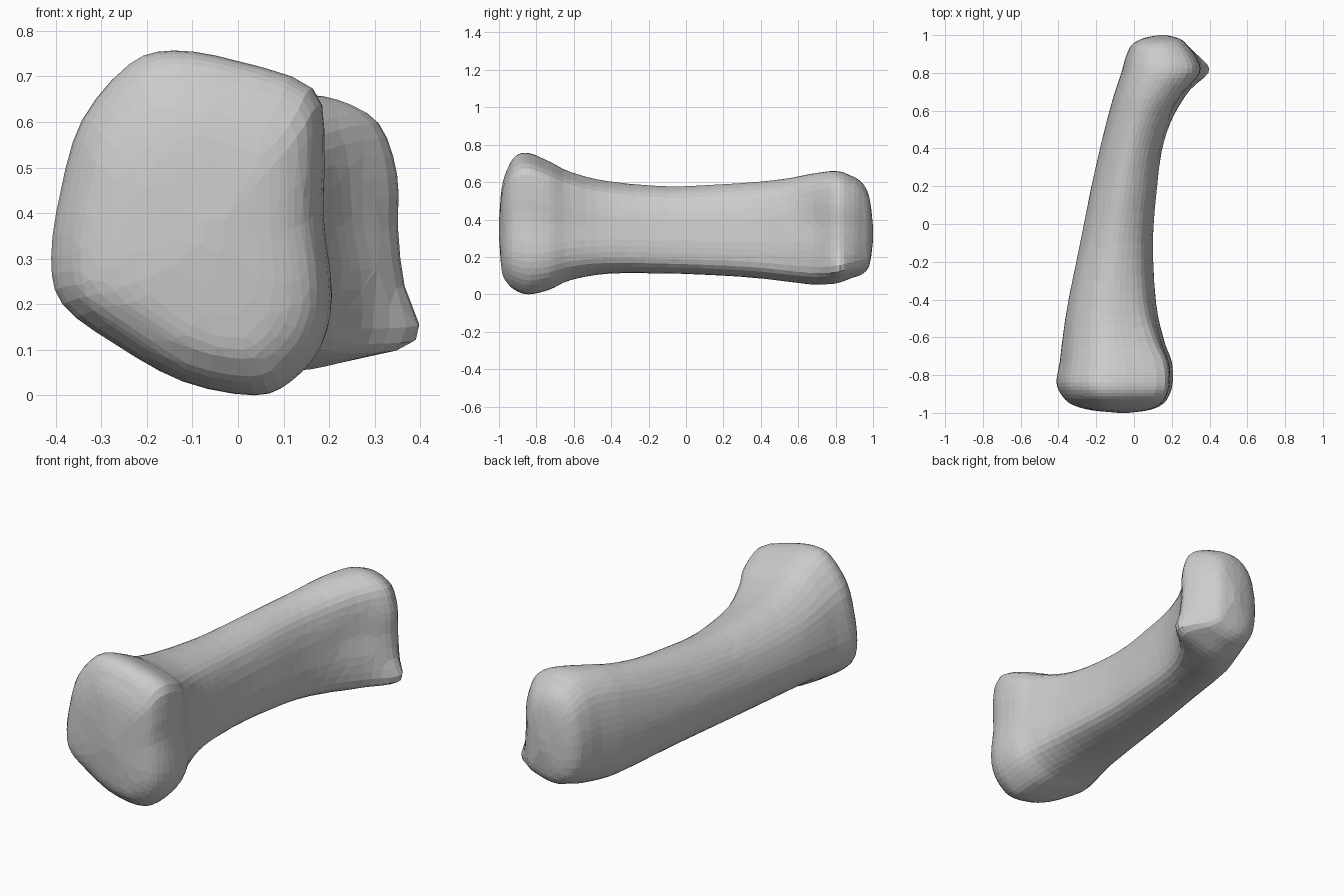
import bpy, bmesh, math
from mathutils import Vector

if "Cube" in bpy.data.objects:
    bpy.data.objects.remove(bpy.data.objects["Cube"])

# Normalised cross-sections (x, z in -1..1), counter-clockwise from +x
HEAD = [(.94, .05), (.95, .45), (.87, .78), (.33, .94), (-.13, 1), (-.45, .92), (-.78, .6), (-.93, .2),
        (-1, -.2), (-.92, -.47), (-.55, -.7), (-.06, -.92), (.45, -1), (.71, -.92), (.92, -.72), (1, -.42)]
SHAFT = [(.96, 0), (.87, .4), (.67, .75), (.3, .95), (-.1, 1), (-.46, .87), (-.77, .59), (-.94, .24),
         (-1, -.1), (-.93, -.45), (-.72, -.75), (-.4, -.93), (0, -1), (.5, -.96), (.9, -.78), (1, -.4)]
TAIL = [(.98, .02), (.97, .42), (.77, .8), (.35, .97), (-.07, 1), (-.45, .92), (-.78, .68), (-.95, .3),
        (-1, -.1), (-.95, -.5), (-.75, -.8), (-.4, -.96), (0, -1), (.5, -.93), (.92, -.8), (1, -.4)]

# Stations along the bone: y, left x, right x, bottom z, top z, shape (-1 head, 0 shaft, 1 tail)
STATIONS = [
    (-1.0, -.08, -.03, .31, .39, -1),
    (-.985, -.23, .08, .125, .57, -1),
    (-.955, -.33, .15, .06, .67, -1),
    (-.91, -.38, .185, .02, .74, -1),
    (-.84, -.41, .205, .0, .755, -1),
    (-.73, -.393, .20, .025, .71, -.85),
    (-.62, -.38, .16, .075, .655, -.6),
    (-.42, -.35, .117, .11, .605, -.2),
    (-.10, -.285, .10, .112, .577, 0),
    (.20, -.225, .122, .10, .588, 0),
    (.40, -.18, .15, .085, .602, .1),
    (.55, -.143, .20, .067, .62, .4),
    (.68, -.107, .275, .053, .645, .8),
    (.80, -.067, .355, .058, .658, 1),
    (.88, -.045, .335, .085, .635, 1),
    (.945, -.015, .285, .11, .592, 1),
    (.982, .045, .24, .16, .51, 1),
    (1.0, .13, .17, .29, .36, 1),
]


def fit(values, lo, hi):
    a, b = min(values), max(values)
    return [lo + (v - a) / (b - a) * (hi - lo) for v in values]


def ring(station):
    y, x0, x1, z0, z1, w = station
    end = HEAD if w < 0 else TAIL
    a = abs(w)
    blend = [[s[k] * (1 - a) + e[k] * a for s, e in zip(SHAFT, end)] for k in (0, 1)]
    return [Vector((x, y, z)) for x, z in zip(fit(blend[0], x0, x1), fit(blend[1], z0, z1))]


def spline(p0, p1, p2, p3, t):
    return 0.5 * (2 * p1 + (p2 - p0) * t + (2 * p0 - 5 * p1 + 4 * p2 - p3) * t * t
                  + (3 * p1 - p0 - 3 * p2 + p3) * t ** 3)


def refine(rows, n, closed):
    """Smooth a sequence of point rows into n steps per span."""
    k, out = len(rows), []
    pick = (lambda i: rows[i % k]) if closed else (lambda i: rows[max(0, min(k - 1, i))])
    for i in range(k if closed else k - 1):
        q = [pick(i + d) for d in (-1, 0, 1, 2)]
        for s in range(n):
            out.append([spline(*p, s / n) for p in zip(*q)])
    if not closed:
        out.append(rows[-1])
    return out


def bump(co, centre, radius, amount):
    d = (co - Vector(centre)).length / radius
    co.x += amount * math.exp(-d * d)


# Refine along the length, then around the section
grid = refine([ring(s) for s in STATIONS], 4, False)
grid = [[p[0] for p in refine([[v] for v in row], 3, True)] for row in grid]

bm = bmesh.new()
loops = []
for row in grid:
    loop = []
    for co in row:
        co = co.copy()
        bump(co, (.36, .82, .125), .085, .052)    # pointed spur at the far end
        bump(co, (.27, .66, .42), .13, -.022)     # hollow beside the far end
        loop.append(bm.verts.new(co))
    loops.append(loop)
n = len(loops[0])
for a, b in zip(loops, loops[1:]):
    for i in range(n):
        j = (i + 1) % n
        bm.faces.new((a[i], b[i], b[j], a[j]))
bm.faces.new(loops[0])
bm.faces.new(loops[-1][::-1])
bmesh.ops.recalc_face_normals(bm, faces=bm.faces)

# The bone as one surface, thinned to irregular flat facets
mesh = bpy.data.meshes.new("bone")
bm.to_mesh(mesh)
bm.free()
bone = bpy.data.objects.new("bone", mesh)
bpy.context.collection.objects.link(bone)
thin = bone.modifiers.new("facets", 'DECIMATE')
thin.ratio = 0.45
